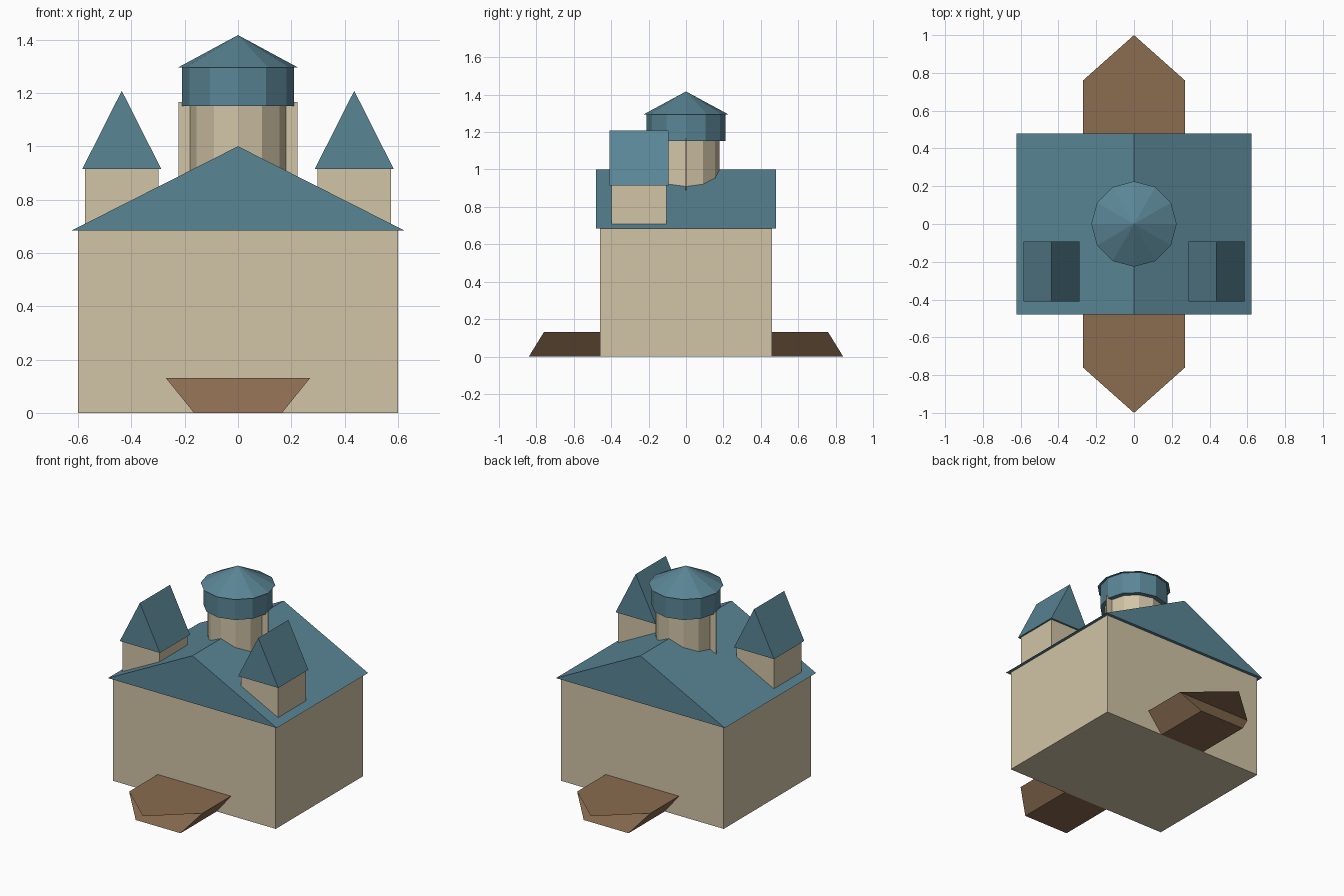
import bpy
import bmesh

cube = bpy.data.objects.get("Cube")
if cube:
    bpy.data.objects.remove(cube, do_unlink=True)


def material(name, rgb):
    mat = bpy.data.materials.new(name)
    mat.use_nodes = True
    mat.diffuse_color = (*rgb, 1)
    mat.node_tree.nodes["Principled BSDF"].inputs["Base Color"].default_value = (*rgb, 1)
    return mat


CREAM = material("cream_stone", (0.638, 0.552, 0.381))
TEAL = material("teal_roof", (0.102, 0.235, 0.301))
BROWN = material("brown_wood", (0.254, 0.150, 0.080))


def finish(bm, name, mat):
    mesh = bpy.data.meshes.new(name)
    bm.to_mesh(mesh)
    bm.free()
    mesh.materials.append(mat)
    obj = bpy.data.objects.new(name, mesh)
    bpy.context.collection.objects.link(obj)
    return obj


def extrude_profile(name, mat, profile, y0, y1):
    """Extrude an XZ outline along Y."""
    bm = bmesh.new()
    face = bm.faces.new([bm.verts.new((x, y0, z)) for x, z in profile])
    grown = bmesh.ops.extrude_face_region(bm, geom=[face])["geom"]
    verts = [v for v in grown if isinstance(v, bmesh.types.BMVert)]
    bmesh.ops.translate(bm, verts=verts, vec=(0, y1 - y0, 0))
    bmesh.ops.recalc_face_normals(bm, faces=bm.faces)
    return finish(bm, name, mat)


def box(name, mat, x0, x1, y0, y1, z0, z1):
    return extrude_profile(name, mat, [(x0, z0), (x1, z0), (x1, z1), (x0, z1)], y0, y1)


def gable(name, mat, cx, half, y0, y1, z0, z1):
    return extrude_profile(name, mat, [(cx - half, z0), (cx + half, z0), (cx, z1)], y0, y1)


def drum(name, mat, r0, r1, z0, z1):
    bm = bmesh.new()
    bmesh.ops.create_cone(bm, cap_ends=True, segments=12, radius1=r0, radius2=r1, depth=z1 - z0)
    bmesh.ops.translate(bm, verts=bm.verts, vec=(0, 0, (z0 + z1) / 2))
    return finish(bm, name, mat)


# Main hall with its gabled roof
box("main_hall", CREAM, -0.6, 0.6, -0.46, 0.46, 0, 0.685)
gable("main_roof", TEAL, 0, 0.622, -0.48, 0.48, 0.685, 1.0)

# Pair of small roofed turrets
for side, label in ((1, "left"), (-1, "right")):
    cx = 0.436 * side
    box(label + "_turret", CREAM, cx - 0.137, cx + 0.137, -0.397, -0.105, 0.69, 0.915)
    gable(label + "_turret_roof", TEAL, cx, 0.148, -0.41, -0.093, 0.915, 1.208)

# Central round tower, thin side fins and cap
drum("tower", CREAM, 0.18, 0.18, 0.7, 1.16)
box("tower_fin", CREAM, -0.223, 0.223, -0.002, 0.002, 0.75, 1.167)
drum("tower_cap", TEAL, 0.21, 0.21, 1.152, 1.297)
drum("tower_spire", TEAL, 0.226, 0, 1.295, 1.417)

# Flared wooden porches with flat pointed tips at front and back
for s, label in ((-1, "front"), (1, "back")):
    porch = extrude_profile(label + "_porch", BROWN,
                            [(-0.165, 0), (0.165, 0), (0.27, 0.13), (-0.27, 0.13)],
                            s * 0.46, s * 0.76)
    for v in porch.data.vertices:
        if v.co.z < 0.01 and abs(v.co.y) > 0.7:
            v.co.y = s * 0.84
    bm = bmesh.new()
    bm.faces.new([bm.verts.new(p) for p in
                  ((-0.27, s * 0.76, 0.13), (0, s, 0.13), (0.27, s * 0.76, 0.13))])
    finish(bm, label + "_porch_tip", BROWN)
